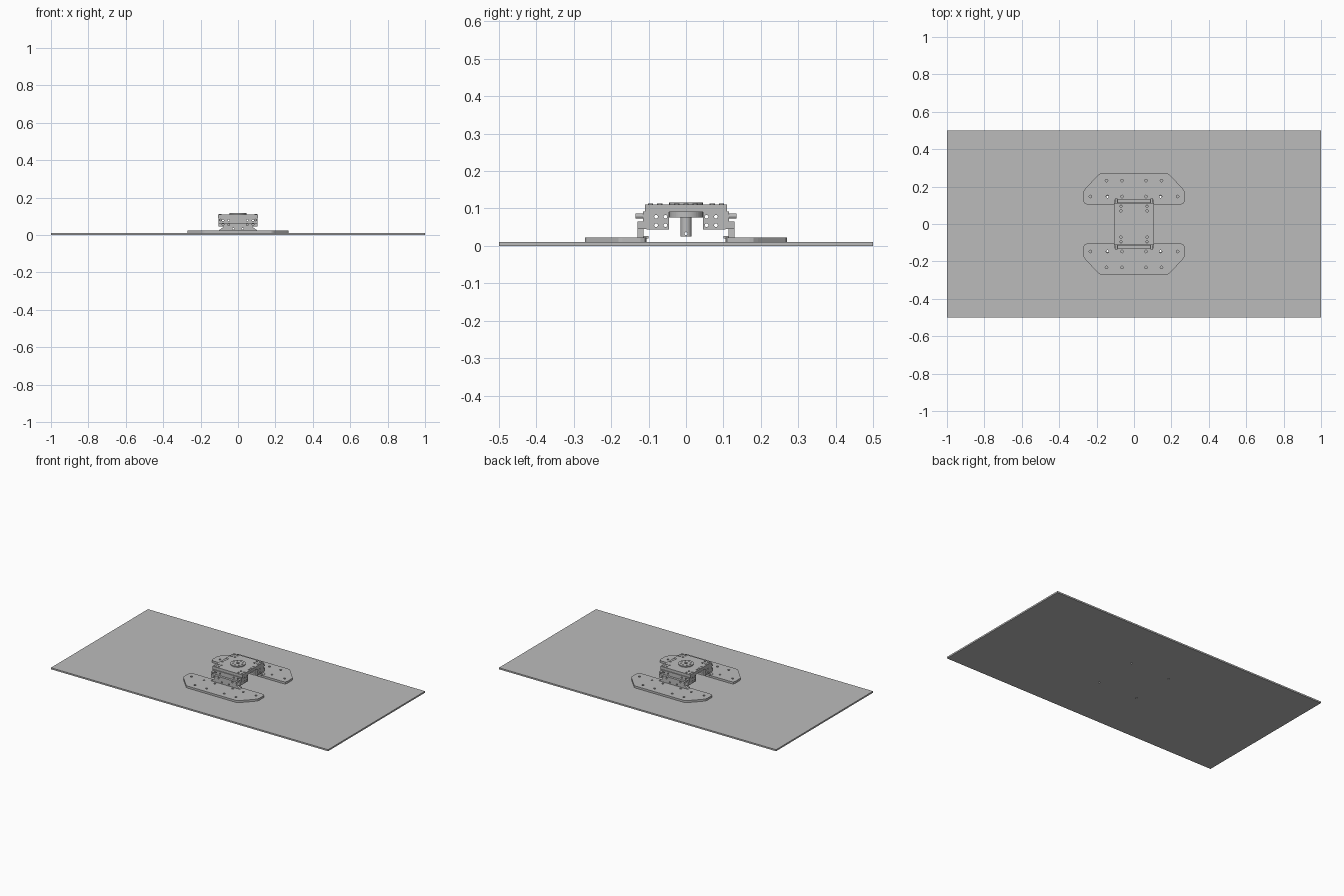
import bpy, bmesh, math
from mathutils import Matrix, Vector

default = bpy.data.objects.get("Cube")
if default:
    bpy.data.objects.remove(default, do_unlink=True)

grey = bpy.data.materials.new("plain grey")
grey.use_nodes = True
GREY = (0.5, 0.5, 0.5, 1)
grey.diffuse_color = GREY
grey.node_tree.nodes["Principled BSDF"].inputs["Base Color"].default_value = GREY


def finish(name, bm):
    bmesh.ops.recalc_face_normals(bm, faces=bm.faces)
    mesh = bpy.data.meshes.new(name)
    bm.to_mesh(mesh)
    bm.free()
    mesh.materials.append(grey)
    obj = bpy.data.objects.new(name, mesh)
    bpy.context.collection.objects.link(obj)
    return obj


def box(name, x0, x1, y0, y1, z0, z1):
    bm = bmesh.new()
    centre = Vector((x0 + x1, y0 + y1, z0 + z1)) / 2
    size = (x1 - x0, y1 - y0, z1 - z0, 1)
    bmesh.ops.create_cube(bm, size=1, matrix=Matrix.Translation(centre) @ Matrix.Diagonal(size))
    return finish(name, bm)


def prism(name, points, offset):
    """Extrude a closed outline along the offset."""
    bm = bmesh.new()
    face = bm.faces.new([bm.verts.new(p) for p in points])
    grown = bmesh.ops.extrude_face_region(bm, geom=[face])
    verts = [v for v in grown["geom"] if isinstance(v, bmesh.types.BMVert)]
    bmesh.ops.translate(bm, verts=verts, vec=offset)
    return finish(name, bm)


def cylinders(name, centres, radius, depth, axis="Z", sides=16):
    """One mesh holding equal cylinders, each centred on a point."""
    turn = {"X": Matrix.Rotation(math.pi / 2, 4, "Y"),
            "Y": Matrix.Rotation(math.pi / 2, 4, "X"), "Z": Matrix()}[axis]
    bm = bmesh.new()
    for c in centres:
        bmesh.ops.create_cone(bm, cap_ends=True, segments=sides, radius1=radius,
                              radius2=radius, depth=depth, matrix=Matrix.Translation(c) @ turn)
    return finish(name, bm)


def drill(obj, centres, radius, depth, axis="Z"):
    cutter = cylinders("drill_helper", centres, radius, depth, axis)
    cutter.hide_render = True
    mod = obj.modifiers.new("holes", "BOOLEAN")
    mod.operation = "DIFFERENCE"
    mod.solver = "EXACT"
    mod.object = cutter
    bpy.context.view_layer.objects.active = obj
    bpy.ops.object.modifier_apply(modifier=mod.name)
    bpy.data.objects.remove(cutter, do_unlink=True)


# Base sheet with four fixing holes
base = box("base_sheet", -1, 1, -0.5, 0.5, 0, 0.01)
drill(base, [(x, y, 0.005) for x in (-0.142, 0.142) for y in (-0.145, 0.145)], 0.006, 0.05)

for s, side in ((-1, "front"), (1, "back")):
    # Foot plate with clipped outer corners and rounded inner ones
    half = [(0.18, 0.27), (0.19, 0.264), (0.258, 0.192), (0.268, 0.18),
            (0.27, 0.17), (0.27, 0.122), (0.265, 0.11), (0.253, 0.105)]
    outline = half + [(-x, y) for x, y in reversed(half)]
    foot = prism(side + "_foot_plate", [(x, s * y, 0.01) for x, y in outline], (0, 0, 0.013))
    spots = [(x, 0.232) for x in (-0.147, -0.064, 0.064, 0.147)]
    spots += [(x, 0.147) for x in (-0.233, -0.142, -0.064, 0.064, 0.142, 0.233)]
    drill(foot, [(x, s * y, 0.02) for x, y in spots], 0.007, 0.026)

    # Riser tapering up from the foot, with an upper flange
    riser = [(0.105, 0.023), (0.075, 0.045), (0.105, 0.045), (0.105, 0.065)]
    riser += [(-x, z) for x, z in reversed(riser)]
    wall = prism(side + "_riser", [(x, s * 0.113, z) for x, z in riser], (0, s * 0.017, 0))
    drill(wall, [(x, s * 0.12, 0.055) for x in (-0.08, -0.05, 0.05, 0.08)]
          + [(x, s * 0.12, 0.033) for x in (-0.025, 0.025)], 0.005, 0.06, "Y")
    box(side + "_riser_foot", -0.1, 0.1, *sorted((s * 0.1, s * 0.114)), 0.02, 0.026)
    upper = box(side + "_upper_flange", -0.105, 0.105, *sorted((s * 0.105, s * 0.115)), 0.045, 0.092)
    drill(upper, [(x, s * 0.11, 0.078) for x in (-0.08, -0.05, 0.05, 0.08)], 0.005, 0.06, "Y")
    cylinders(side + "_flange_bolts", [(x, s * 0.12, 0.08) for x in (-0.095, 0.095)],
              0.007, 0.03, "Y", 12)

    # Side cheeks with four holes each
    for t, hand in ((-1, "right"), (1, "left")):
        cheek = box(f"{side}_{hand}_cheek", *sorted((t * 0.092, t * 0.104)),
                    *sorted((s * 0.045, s * 0.106)), 0.044, 0.092)
        drill(cheek, [(t * 0.098, s * y, z) for y in (0.055, 0.08) for z in (0.055, 0.078)],
              0.005, 0.04, "X")

# Top plate with bolt rows along both sides
plate = box("top_plate", -0.108, 0.108, -0.11, 0.11, 0.091, 0.11)
drill(plate, [(t * 0.07, y, 0.1) for t in (-1, 1) for y in (-0.095, -0.07, 0.07, 0.095)], 0.006, 0.06)
rows = (-0.095, -0.07, -0.025, 0, 0.025, 0.07, 0.095)
cylinders("plate_bolts", [(t * 0.094, y, 0.11) for t in (-1, 1) for y in rows], 0.007, 0.006, sides=12)

# Turntable hub on top, bearing block and shaft beneath
hub = cylinders("turntable_hub", [(0, 0, 0.1125)], 0.045, 0.008, sides=48)
ring = [(0.03 * math.cos(a * math.pi / 4), 0.03 * math.sin(a * math.pi / 4), 0.113) for a in range(8)]
drill(hub, ring, 0.004, 0.02)
drill(hub, [(0, 0, 0.113)], 0.009, 0.02)
cylinders("bearing_block", [(0, 0, 0.084)], 0.045, 0.016, sides=48)
shaft = cylinders("drive_shaft", [(0, 0, 0.052)], 0.015, 0.054, sides=32)
drill(shaft, [(0, 0, 0.033)], 0.004, 0.1, "X")
